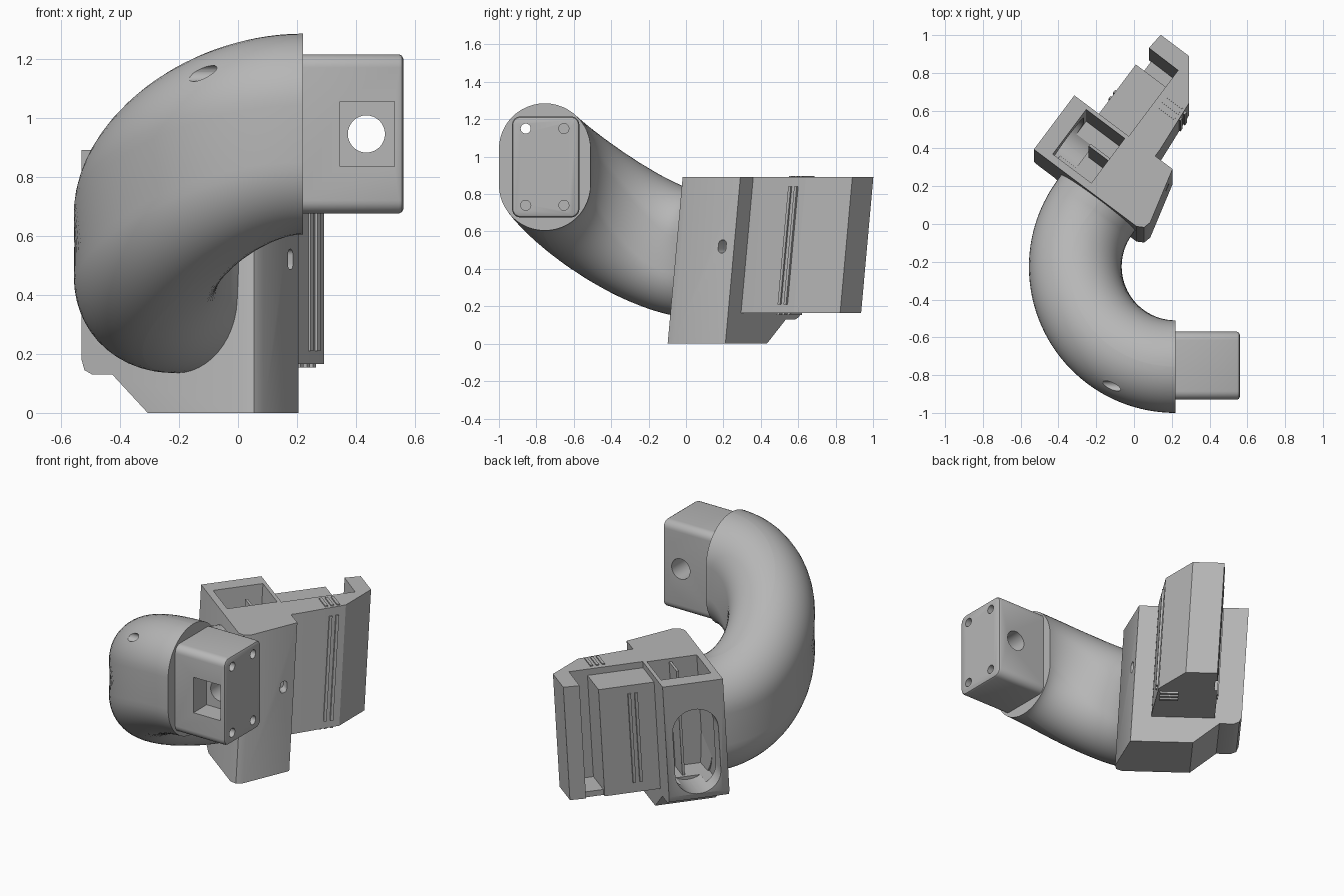
import bpy, bmesh, math
from mathutils import Vector

cube = bpy.data.objects.get("Cube")
if cube:
    bpy.data.objects.remove(cube)

grey = bpy.data.materials.new("plain grey")
grey.use_nodes = True
tone = (0.47, 0.47, 0.47, 1)
grey.diffuse_color = tone
grey.node_tree.nodes["Principled BSDF"].inputs["Base Color"].default_value = tone

TOP = 0.89


def loft(name, rings):
    """Closed solid skinned through matching rings of points."""
    bm = bmesh.new()
    loops = [[bm.verts.new(p) for p in ring] for ring in rings]
    n = len(loops[0])
    for a, b in zip(loops, loops[1:]):
        for i in range(n):
            bm.faces.new((a[i], a[(i + 1) % n], b[(i + 1) % n], b[i]))
    bm.faces.new(loops[0])
    bm.faces.new(loops[-1])
    bmesh.ops.recalc_face_normals(bm, faces=bm.faces)
    mesh = bpy.data.meshes.new(name)
    bm.to_mesh(mesh)
    bm.free()
    mesh.materials.append(grey)
    ob = bpy.data.objects.new(name, mesh)
    bpy.context.collection.objects.link(ob)
    return ob


def rounded(hw, hh, r, seg=12):
    """Rounded rectangle outline as (a, b) pairs."""
    pts = []
    for k, (sx, sy) in enumerate(((1, 1), (-1, 1), (-1, -1), (1, -1))):
        for i in range(seg + 1):
            t = math.pi / 2 * (k + i / seg)
            pts.append((sx * (hw - r) + r * math.cos(t), sy * (hh - r) + r * math.sin(t)))
    return pts


def mount(d, e, z):
    """Bracket coordinates: d across, e outward, leaning backwards with height."""
    return Vector((-0.53 + 0.8 * d + 0.6 * e, 0.395 - 0.6 * d + 0.8 * e + 0.09 * (z - TOP), z))


def prism(name, pts, z0, z1):
    return loft(name, [[mount(d, e, z) for d, e in pts] for z in (z0, z1)])


def box(name, d0, d1, e0, e1, z0, z1):
    return prism(name, [(d0, e0), (d1, e0), (d1, e1), (d0, e1)], z0, z1)


def rod(name, axis, centre, r, a, b, seg=32):
    """Cylinder along x or y from a to b."""
    rings = []
    for s in (a, b):
        ring = []
        for i in range(seg):
            t = 2 * math.pi * i / seg
            u, w = r * math.cos(t), r * math.sin(t)
            p = (s, centre[0] + u, centre[1] + w) if axis == "x" else (centre[0] + u, s, centre[1] + w)
            ring.append(p)
        rings.append(ring)
    return loft(name, rings)


def cut(ob, *cutters):
    bpy.context.view_layer.objects.active = ob
    for c in cutters:
        c.hide_render = True
        m = ob.modifiers.new("cut", "BOOLEAN")
        m.operation, m.solver, m.object = "DIFFERENCE", "EXACT", c
        bpy.ops.object.modifier_apply(modifier=m.name)
        bpy.data.objects.remove(c)


# Curved tube: sweeps round a quarter turn and more while dropping
R, SWEEP, STEPS = 0.53, math.radians(125), 48
START, DROP = 0.945, 0.47


def path(u):
    a = SWEEP * min(u, 1)
    s = max(0, min(u, 1))
    p = Vector((0.22 - R * math.sin(a), -0.225 - R * math.cos(a), START - DROP * s * s * (3 - 2 * s)))
    slope = -DROP * 6 * s * (1 - s) / SWEEP
    t = Vector((-R * math.cos(a), R * math.sin(a), slope)).normalized()
    side = Vector((-math.sin(a), -math.cos(a), 0))
    return p, t, side


rings = []
section = rounded(0.245, 0.34, 0.244)
for i in range(STEPS + 1):
    p, t, side = path(i / STEPS)
    up = side.cross(t)
    if up.z < 0:
        up = -up
    rings.append([p + side * a + up * b for a, b in section])
rings.append([q + t * 0.07 for q in rings[-1]])
tube = loft("curved_tube", rings)
cut(tube, rod("wire_cutter", "x", (-0.857, 1.15), 0.027, -0.6, 0.4))

# End block with bolt hole, square nut pocket and corner screw holes
block = loft("end_block", [
    [(x, -0.75 + a, START + b) for a, b in rounded(0.18 - k, 0.27 - k, 0.045 - k, 6)]
    for x, k in ((0.215, 0), (0.545, 0), (0.555, 0.005), (0.56, 0.015))])
pocket = loft("pocket_cutter", [
    [(x, y, z) for x, z in ((0.345, 0.835), (0.53, 0.835), (0.53, 1.055), (0.345, 1.055))]
    for y in (-1, -0.8)])
cut(block, pocket, rod("bolt_cutter", "y", (0.435, START), 0.063, -1.1, -0.4))
for y in (-0.857, -0.653):
    for z in (0.74, 1.15):
        deep = 0.1 if (y < -0.7 and z > 1) else 0.4
        cut(block, rod("screw_cutter", "x", (y, z), 0.027, deep, 0.7, 20))

# Bracket body with chamfered underside
body = prism("bracket_body", [(0, 0), (0.68, 0), (0.715, 0.02), (0.725, 0.06),
                              (0.65, 0.357), (0, 0.357)], 0, TOP)
under = [(-0.1, -0.1), (-0.1, 0.18), (0, 0.18), (0.012, 0.145), (0.045, 0.13),
         (0.13, 0.13), (0.28, 0), (0.38, -0.1)]
cut(body, loft("under_cutter", [[mount(d, e, z) for d, z in under] for e in (-0.3, 0.7)]))

# Open compartment and its oval side window
cut(body, box("compartment_cutter", 0.095, 0.35, 0.04, 0.335, 0.2, 1.0))
cut(body, loft("window_cutter", [
    [mount(d, 0.178 + a, 0.45 + b) for a, b in rounded(0.135, 0.27, 0.134)] for d in (-0.2, 0.2)]))
cut(body, loft("side_hole_cutter", [
    [mount(d, 0.29 + a, 0.52 + b) for a, b in rounded(0.022, 0.035, 0.021, 6)] for d in (0.6, 0.8)]))
box("compartment_divider", 0.22, 0.36, 0.19, 0.205, 0.19, 0.87)

# Arm: outer wall ending in a hook
BASE = 0.165
prism("arm_wall", [(0.36, 0.35), (0.535, 0.35), (0.535, 0.40), (0.51, 0.69), (0.36, 0.888),
                   (0.173, 0.888), (0.165, 0.795), (0.36, 0.793)], BASE, TOP)
box("arm_core", 0.16, 0.37, 0.345, 0.686, BASE, 0.85)
box("channel_floor", 0.18, 0.37, 0.68, 0.80, BASE, 0.2)

# Grip ribs on both sides and on top of the arm
for e in (0.59, 0.63):
    box("outer_rib", 0.5, 0.527, e, e + 0.017, 0.21, 0.84)
for e in (0.46, 0.50):
    box("inner_rib", 0.15, 0.165, e, e + 0.017, 0.23, 0.8)
for e in (0.57, 0.605, 0.64):
    box("top_rib", 0.39, 0.5, e, e + 0.017, TOP - 0.01, TOP + 0.007)
    box("bottom_rib", 0.39, 0.5, e, e + 0.017, BASE - 0.012, BASE + 0.01)

# Smooth curved surfaces, keep edges crisp
for ob in bpy.context.scene.objects:
    ob.select_set(ob.type == "MESH")
bpy.context.view_layer.objects.active = tube
bpy.ops.object.shade_smooth_by_angle(angle=math.radians(30))
